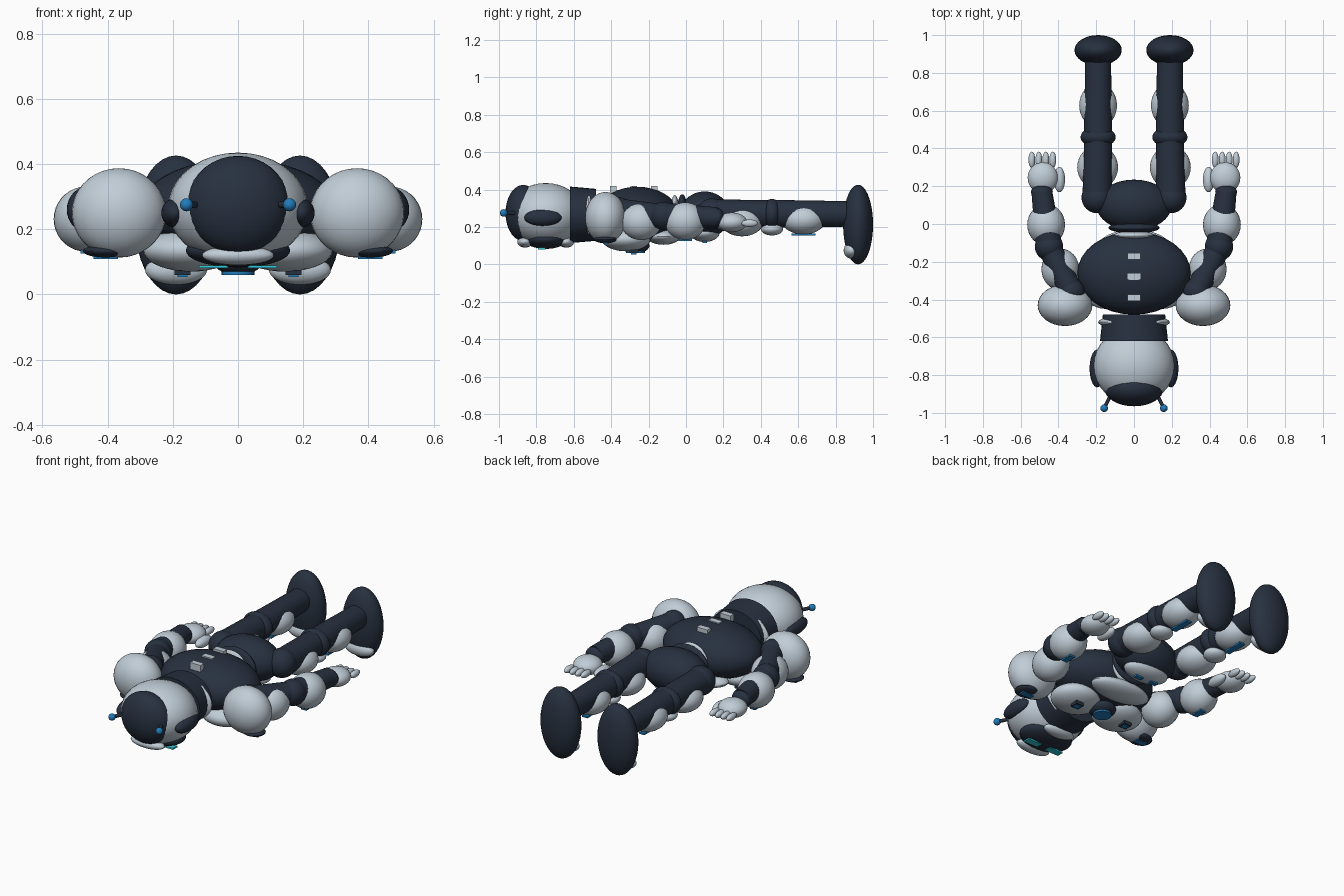
import bpy
from mathutils import Vector

cube = bpy.data.objects.get("Cube")
if cube:
    bpy.data.objects.remove(cube, do_unlink=True)


def material(name, red, green, blue):
    colour = (red, green, blue, 1)
    mat = bpy.data.materials.new(name)
    mat.use_nodes = True
    mat.diffuse_color = colour
    mat.node_tree.nodes["Principled BSDF"].inputs["Base Color"].default_value = colour
    return mat


SHELL = material("pale_grey_shell", .53, .61, .68)
DARK = material("dark_navy_body", .02, .03, .05)
BLUE = material("blue_accent", .015, .2, .5)
CYAN = material("cyan_eye", .03, .6, .7)


def finish(name, mat, smooth=True):
    """Name and colour the new part; parts off the centre line are mirrored."""
    part = bpy.context.object
    part.name = name
    part.data.materials.append(mat)
    paired = part.location.x > 0
    bpy.ops.object.transform_apply(location=True, rotation=True, scale=True)
    if smooth:
        bpy.ops.object.shade_smooth_by_angle()
    if paired:
        part.modifiers.new("Mirror", 'MIRROR').use_mirror_merge = False


def ball(name, mat, centre, *radii):
    """Ellipsoid, or sphere for a single radius; returns its lowest point."""
    size = Vector(radii if len(radii) > 1 else radii * 3)
    bpy.ops.mesh.primitive_uv_sphere_add(segments=32, ring_count=18, radius=1, location=centre)
    bpy.context.object.scale = size
    finish(name, mat)
    return Vector(centre) - Vector((0, 0, size.z))


def box(name, mat, centre, *size):
    bpy.ops.mesh.primitive_cube_add(size=1, location=centre)
    bpy.context.object.scale = size
    finish(name, mat, smooth=False)


def rod(name, mat, start, end, radius, end_radius, squash=1):
    start, end = Vector(start), Vector(end)
    axis = end - start
    bpy.ops.mesh.primitive_cone_add(vertices=32, radius1=radius, radius2=end_radius,
                                    depth=axis.length, location=(start + end) / 2)
    bpy.context.object.rotation_euler = axis.to_track_quat('Z', 'Y').to_euler()
    bpy.context.object.scale.y = squash
    finish(name, mat)


def shell(name, start, end, along, drop, *radii):
    """Pale armour hung below a limb, part of the way along it."""
    centre = Vector(start).lerp(Vector(end), along)
    centre.z -= drop
    return ball(name, SHELL, centre, *radii)


MID = .265  # height of the body's long axis

# Head, crown and neck
ball("head", SHELL, (0, -.75, MID), .215, .205, .17)
ball("crown", DARK, (0, -.87, MID + .01), .157, .095, .15)
rod("neck", DARK, (0, -.62, MID), (0, -.48, MID), .18, .165, squash=.84)
ball("collar", SHELL, (0, -.52, MID), .19, .037, .13)
ball("ears", DARK, (.195, -.765, .25), .04, .1, .044)

# Antennas
tip = Vector((.158, -.975, MID + .01))
rod("antenna_stalks", DARK, tip + Vector((-.05, .1, 0)), tip, .01, .01)
ball("antenna_tips", BLUE, tip, .02)

# Face, turned towards the ground
ball("visor", DARK, (0, -.75, .135), .16, .115, .052)
ball("brow", SHELL, (0, -.86, .12), .11, .042, .03)
ball("chin", SHELL, (0, -.64, .12), .1, .042, .03)
box("eyes", CYAN, (.075, -.77, .085), .09, .04, .009)

# Torso and back
ball("torso", DARK, (0, -.26, MID), .3, .22, .15)
for step in range(3):
    box("spine_block", SHELL, (0, -.17 - .11 * step, .4), .07, .035, .04)

# Chest
ball("chest_plates", SHELL, (.145, -.32, .135), .145, .13, .065)
ball("abdomen_plate", SHELL, (0, -.12, .15), .19, .09, .045)
core = ball("core_housing", DARK, (0, -.27, .1), .075, .075, .04)
rod("core_light", BLUE, core, core + Vector((0, 0, .02)), .05, .05)
vent = Vector((.17, -.28, .07))
box("chest_vents", DARK, vent, .05, .05, .02)
box("chest_vent_lights", BLUE, vent - Vector((0, 0, .013)), .03, .03, .006)

# Waist and pelvis
ball("waist_ring", SHELL, (0, -.06, MID), .105, .025, .105)
ball("waist", DARK, (0, -.02, MID), .135, .03, .11)
ball("pelvis", DARK, (0, .1, MID), .2, .135, .125)
below = ball("pelvis_plate", SHELL, (0, .1, .17), .14, .08, .05)
box("pelvis_lights", BLUE, below + Vector((.05, 0, 0)), .05, .025, .01)

# Shoulders
below = ball("shoulders", SHELL, (.365, -.43, .25), .145, .11, .137)
below.x += .04
ball("shoulder_badges", DARK, below + Vector((0, 0, .02)), .07, .06, .02)
box("shoulder_lights", BLUE, below, .075, .03, .009)

# Arms
shoulder, elbow, wrist = (.33, -.36, .29), (.45, -.12, .26), (.488, .17, .25)
ball("shoulder_joints", DARK, shoulder, .07)
rod("upper_arms", DARK, shoulder, elbow, .062, .062)
shell("upper_arm_shells", shoulder, elbow, .5, .045, .1, .11, .1)
ball("elbows", DARK, elbow, .075)
rod("forearms", DARK, elbow, wrist, .07, .055)
below = shell("forearm_shells", elbow, wrist, .4, .025, .1, .11, .1)
box("forearm_lights", BLUE, below, .035, .07, .01)
ball("wrists", DARK, wrist, .058, .035, .05)

# Hands
ball("palms", SHELL, (.483, .245, .225), .08, .083, .052)
ball("thumbs", SHELL, (.395, .235, .205), .03, .067, .03)
for step in range(4):
    ball("fingers", SHELL, (.43 + .037 * step, .34, .22), .018, .043, .02)

# Legs
hip, knee, ankle = (.195, .14, .27), (.19, .46, .27), (.19, .88, .27)
ball("hips", DARK, hip, .083)
rod("thighs", DARK, hip, knee, .078, .073)
shell("thigh_shells", hip, knee, .5, .04, .108, .115, .08)
below = ball("knees", DARK, knee, .093, .055, .08)
ball("knee_caps", SHELL, below, .065, .06, .035)
rod("shins", DARK, knee, ankle, .075, .068)
below = shell("shin_shells", knee, ankle, .4, .03, .1, .118, .08)
box("shin_lights", BLUE, below, .035, .13, .01)

# Feet
ball("feet", DARK, (.19, .92, .213), .125, .08, .213)
ball("toe_caps", SHELL, (.19, .885, .075), .095, .042, .045)
